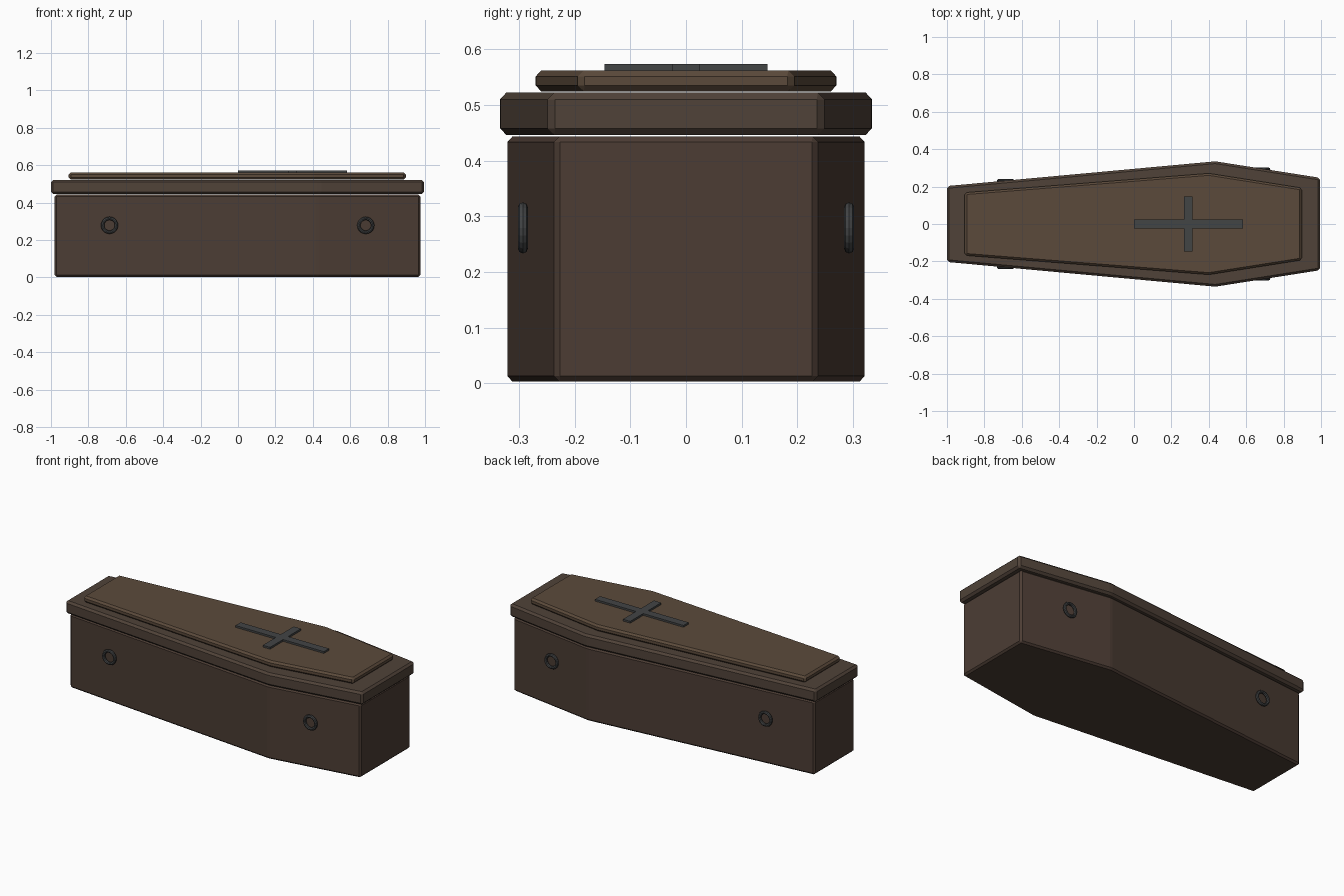
import bpy, bmesh
from math import pi

if "Cube" in bpy.data.objects:
    bpy.data.objects.remove(bpy.data.objects["Cube"])


def material(name, rgb):
    m = bpy.data.materials.new(name)
    m.diffuse_color = (*rgb, 1)
    m.use_nodes = True
    m.node_tree.nodes["Principled BSDF"].inputs["Base Color"].default_value = m.diffuse_color
    return m


side_wood = material("side_wood", (0.072, 0.046, 0.034))
rim_wood = material("rim_wood", (0.080, 0.055, 0.040))
panel_wood = material("panel_wood", (0.105, 0.068, 0.043))
iron = material("iron", (0.055, 0.058, 0.060))


def slab(name, outline, z0, z1, mat, bevel=0.0):
    """Extrude a flat outline from z0 to z1, with optional chamfers."""
    bm = bmesh.new()
    base = bm.faces.new([bm.verts.new((x, y, z0)) for x, y in outline])
    top = bmesh.ops.extrude_face_region(bm, geom=[base])["geom"]
    for v in top:
        if isinstance(v, bmesh.types.BMVert):
            v.co.z = z1
    bmesh.ops.recalc_face_normals(bm, faces=bm.faces)
    if bevel:
        bmesh.ops.bevel(bm, geom=list(bm.edges), offset=bevel, segments=1,
                        affect='EDGES', profile=0.5)
    me = bpy.data.meshes.new(name)
    bm.to_mesh(me)
    bm.free()
    me.materials.append(mat)
    ob = bpy.data.objects.new(name, me)
    bpy.context.collection.objects.link(ob)
    return ob


def hexagon(foot, shoulder, head):
    """Tapered six-sided outline from (x, half width) stations."""
    half = [foot, shoulder, head]
    return [(x, -w) for x, w in half] + [(x, w) for x, w in reversed(half)]


# Box, lid rim and raised lid panel
slab("box", hexagon((-0.98, 0.188), (0.425, 0.322), (0.975, 0.236)), 0.003, 0.443, side_wood, 0.010)
slab("lid_rim", hexagon((-1.0, 0.203), (0.435, 0.335), (0.995, 0.247)), 0.446, 0.522, rim_wood, 0.012)
slab("lid_panel", hexagon((-0.905, 0.168), (0.40, 0.271), (0.897, 0.193)), 0.524, 0.562, panel_wood, 0.011)

# Cross on the lid
x0, xa, xb, x1 = 0.0, 0.266, 0.314, 0.584
a, b = 0.024, 0.146
cross = [(x0, -a), (xa, -a), (xa, -b), (xb, -b), (xb, -a), (x1, -a),
         (x1, a), (xb, a), (xb, b), (xa, b), (xa, a), (x0, a)]
slab("cross", cross, 0.556, 0.573, iron)

# Ring handles
for end, x, y in (("foot", -0.687, 0.232), ("head", 0.683, 0.293)):
    for side, s in (("front", -1), ("back", 1)):
        bpy.ops.mesh.primitive_torus_add(location=(x, s * y, 0.279), rotation=(pi / 2, 0, 0),
                                         major_radius=0.037, minor_radius=0.009,
                                         major_segments=20, minor_segments=8)
        ring = bpy.context.object
        ring.name = f"{end}_ring_{side}"
        ring.data.materials.append(iron)
